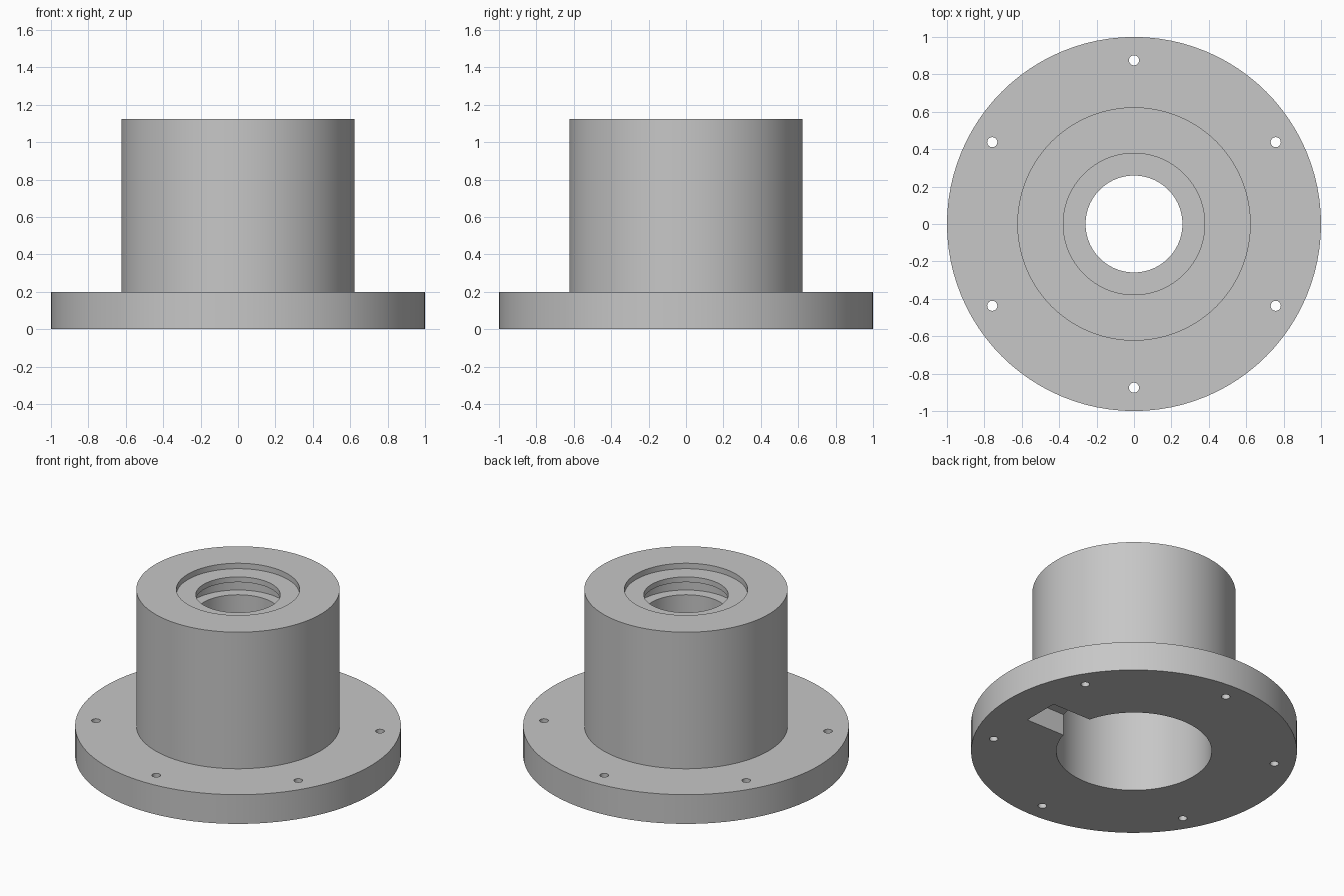
import bpy, bmesh, math

if "Cube" in bpy.data.objects:
    bpy.data.objects.remove(bpy.data.objects["Cube"])

SEGMENTS = 96

grey = bpy.data.materials.new("plain grey")
grey.diffuse_color = (0.57, 0.57, 0.57, 1)
grey.use_nodes = True
grey.node_tree.nodes["Principled BSDF"].inputs["Base Color"].default_value = grey.diffuse_color


def new_object(name, bm):
    bmesh.ops.recalc_face_normals(bm, faces=bm.faces)
    mesh = bpy.data.meshes.new(name)
    bm.to_mesh(mesh)
    bm.free()
    obj = bpy.data.objects.new(name, mesh)
    bpy.context.collection.objects.link(obj)
    mesh.materials.append(grey)
    return obj


def lathe(name, profile):
    """Closed ring: turn a closed (radius, height) outline about z."""
    bm = bmesh.new()
    rings = []
    for i in range(SEGMENTS):
        a = math.tau * i / SEGMENTS
        rings.append([bm.verts.new((r * math.cos(a), r * math.sin(a), z)) for r, z in profile])
    n = len(profile)
    for i in range(SEGMENTS):
        here, there = rings[i], rings[(i + 1) % SEGMENTS]
        for j in range(n):
            k = (j + 1) % n
            bm.faces.new((here[j], there[j], there[k], here[k]))
    return new_object(name, bm)


def cut(target, cutter):
    mod = target.modifiers.new("cut", 'BOOLEAN')
    mod.operation = 'DIFFERENCE'
    mod.solver = 'EXACT'
    mod.object = cutter
    bpy.context.view_layer.objects.active = target
    bpy.ops.object.modifier_apply(modifier=mod.name)
    bpy.data.objects.remove(cutter, do_unlink=True)


# Flanged housing: wide bore below, seal groove and shallow recess above
housing = lathe("flanged_housing", [
    (0.477, 0), (1.0, 0), (1.0, 0.198), (0.624, 0.198), (0.624, 1.123),
    (0.378, 1.123), (0.378, 1.086), (0.259, 1.086), (0.259, 1.05),
    (0.328, 1.05), (0.328, 0.965), (0.259, 0.965), (0.259, 0.75), (0.477, 0.75)])

# Six bolt holes through the flange
bm = bmesh.new()
for i in range(6):
    a = math.radians(30 + 60 * i)
    made = bmesh.ops.create_cone(bm, cap_ends=True, segments=24, radius1=0.027, radius2=0.027, depth=0.6)
    bmesh.ops.translate(bm, verts=made["verts"],
                        vec=(0.875 * math.cos(a), 0.875 * math.sin(a), 0.1))
cut(housing, new_object("bolt_hole_cutter", bm))

# Rectangular slot in the underside, open to the bore
bm = bmesh.new()
made = bmesh.ops.create_cube(bm, size=1)
bmesh.ops.scale(bm, verts=made["verts"], vec=(0.45, 0.25, 0.29))
bmesh.ops.translate(bm, verts=made["verts"], vec=(0.525, 0, 0))
cut(housing, new_object("slot_cutter", bm))

# Smooth round walls, sharp rims
bpy.ops.object.select_all(action='DESELECT')
housing.select_set(True)
bpy.context.view_layer.objects.active = housing
bpy.ops.object.shade_smooth_by_angle(angle=math.radians(30))
